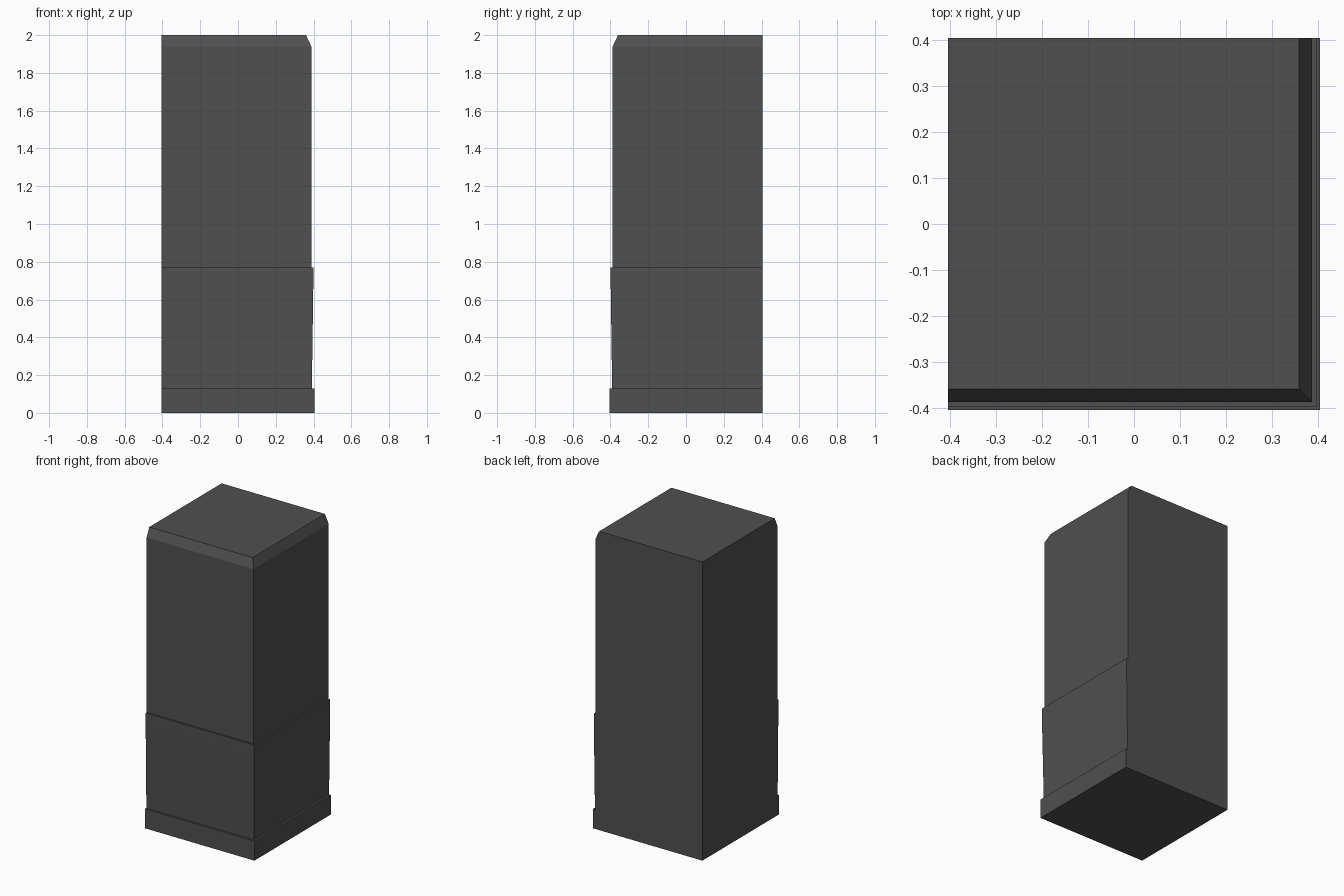
import bpy, bmesh

if "Cube" in bpy.data.objects:
    bpy.data.objects.remove(bpy.data.objects["Cube"])

# One flat stone colour
stone = bpy.data.materials.new("dark_grey_stone")
stone.diffuse_color = (0.08, 0.08, 0.08, 1)
stone.use_nodes = True
stone.node_tree.nodes["Principled BSDF"].inputs["Base Color"].default_value = stone.diffuse_color

BACK = 0.405  # flat left and back sides

# Wall profile shared by the front and right sides: (offset, height)
profile = [
    (0.405, 0.0), (0.405, 0.13),                # plinth
    (0.391, 0.13), (0.399, 0.70), (0.399, 0.77),  # flared dado
    (0.388, 0.77), (0.388, 1.94),               # upper wall
    (0.36, 2.0),                                # chamfered top
]

# Loft a mitred corner through the profile
bm = bmesh.new()
rings = [[bm.verts.new(c) for c in
          ((-BACK, -p, z), (p, -p, z), (p, BACK, z), (-BACK, BACK, z))]
         for p, z in profile]

# Ledges share the back corner, so merge those points after lofting
for low, high in zip(rings, rings[1:]):
    for i in range(4):
        j = (i + 1) % 4
        bm.faces.new((low[i], low[j], high[j], high[i]))
bm.faces.new(reversed(rings[0]))
bm.faces.new(rings[-1])
bmesh.ops.remove_doubles(bm, verts=bm.verts, dist=0.0001)
bmesh.ops.dissolve_degenerate(bm, edges=bm.edges, dist=0.0001)
bmesh.ops.recalc_face_normals(bm, faces=bm.faces)

mesh = bpy.data.meshes.new("corner_wall")
bm.to_mesh(mesh)
bm.free()
mesh.materials.append(stone)
wall = bpy.data.objects.new("corner_wall", mesh)
bpy.context.collection.objects.link(wall)
